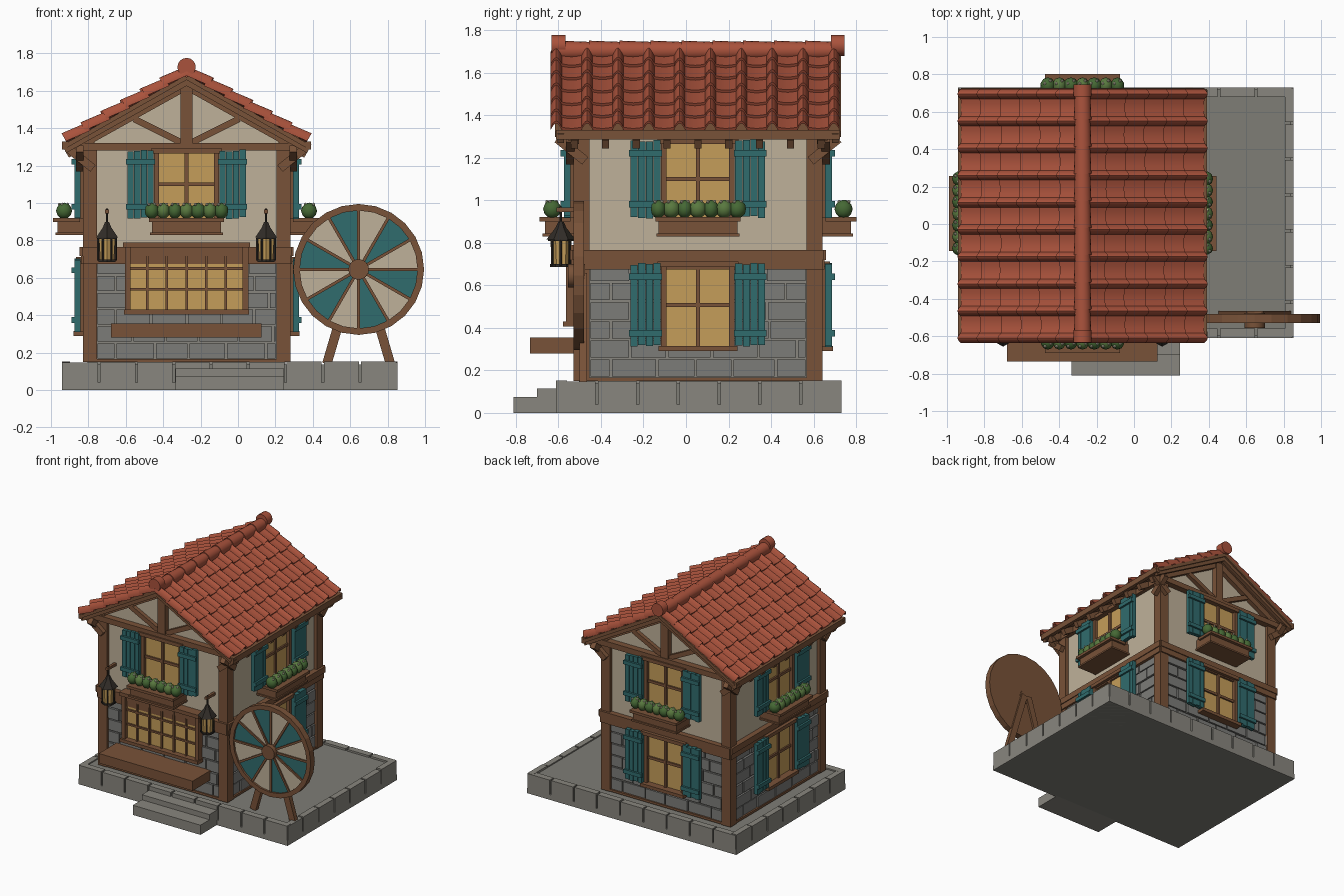
import bpy, bmesh, math, random
from mathutils import Matrix, Vector

if "Cube" in bpy.data.objects:
    bpy.data.objects.remove(bpy.data.objects["Cube"])

random.seed(4)
I = Matrix.Identity(4)
CX, CY = -0.275, 0.056            # house centre
COL = dict(wood=(.19, .085, .04), dark=(.03, .025, .02), cream=(.52, .44, .32), teal=(.03, .15, .155),
           glass=(.56, .34, .10), stone=(.25, .24, .21), slab=(.21, .205, .18), block=(.20, .20, .19),
           tile=(.40, .085, .045), leaf=(.06, .14, .035), leaf2=(.10, .19, .05), bud=(.65, .62, .45))
MATS = {}
for k, c in COL.items():
    MATS[k] = bpy.data.materials.new(k)
    MATS[k].diffuse_color = (*c, 1)
parts = {}


def part(name, mat):
    return parts.setdefault(name, (bmesh.new(), mat))[0]


def prism(name, mat, pts, y0, y1, M=I):
    """Extrude an x-z outline from y0 to y1."""
    bm = part(name, mat)
    a = [bm.verts.new(M @ Vector((x, y0, z))) for x, z in pts]
    b = [bm.verts.new(M @ Vector((x, y1, z))) for x, z in pts]
    bm.faces.new(a)
    bm.faces.new(b[::-1])
    n = len(pts)
    for i in range(n):
        bm.faces.new((a[i], b[i], b[(i + 1) % n], a[(i + 1) % n]))


def box(name, mat, x0, x1, y0, y1, z0, z1, M=I):
    prism(name, mat, [(x0, z0), (x1, z0), (x1, z1), (x0, z1)], y0, y1, M)


def beam(name, mat, p, q, w, y0, y1, M=I):
    p, q = Vector(p), Vector(q)
    d = (q - p).normalized() * w / 2
    n = Vector((-d.y, d.x))
    prism(name, mat, [p + n, q + n, q - n, p - n], y0, y1, M)


def cone(name, mat, loc, r1, r2, h, n, rot=I):
    bmesh.ops.create_cone(part(name, mat), cap_ends=True, segments=n, radius1=r1, radius2=r2, depth=h,
                          matrix=Matrix.Translation(loc) @ rot)


def ball(name, mat, loc, scale, sub, M=I):
    bmesh.ops.create_icosphere(part(name, mat), subdivisions=sub, radius=1,
                               matrix=M @ Matrix.Translation(loc) @ Matrix.Diagonal((*scale, 1)))


# stone base, kerb blocks and steps
X0, X1, Y0, Y1 = -0.942, 0.852, -0.61, 0.73
box("base_slab", "slab", X0 + .012, X1 - .012, Y0 + .012, Y1 - .012, 0, .138)
box("base_plinth", "stone", X0, X1, Y0, Y1, 0, .04)
for i in range(9):
    a, b = (X0 + (X1 - X0) * (i + t) / 9 for t in (.03, .97))
    t = .15 + random.uniform(-.004, .004)
    box("kerb_blocks", "stone", a, b, Y0, Y0 + .05, .04, t)
    box("kerb_blocks", "stone", a, b, Y1 - .05, Y1, .04, t)
for i in range(7):
    a, b = (Y0 + (Y1 - Y0) * (i + t) / 7 for t in (.03, .97))
    t = .15 + random.uniform(-.004, .004)
    box("kerb_blocks", "stone", X0, X0 + .045, a, b, .04, t)
    box("kerb_blocks", "stone", X1 - .045, X1, a, b, .04, t)
box("lower_step", "stone", -.335, .245, -.81, -.60, 0, .075)
box("upper_step", "stone", -.335, .245, -.70, -.60, .075, .115)

# walls, gable and corner posts
C = Matrix.Translation((CX, CY, 0))
box("lower_wall", "stone", -.53, .53, -.56, .56, .13, .72, C)
prism("upper_wall", "cream", [(-.53, .72), (.53, .72), (.53, 1.355), (0, 1.65), (-.53, 1.355)], -.56, .56, C)
for sx in (-1, 1):
    for sy in (-1, 1):
        x, y = sx * .5175, sy * .5475
        box("corner_posts", "wood", x - .0375, x + .0375, y - .0375, y + .0375, .15, 1.31, C)


def window(side, M, z0, z1, planter):
    box(side + "_glass", "glass", -.155, .155, -.02, 0, z0, z1, M)
    f = side + "_window_frame"
    for s in (-1, 1):
        x = s * .16
        box(f, "wood", x - .013, x + .013, -.045, 0, z0, z1, M)
    box(f, "wood", -.01, .01, -.035, 0, z0, z1, M)
    for z in (z0 + (z1 - z0) * .5,):
        box(f, "wood", -.155, .155, -.032, 0, z - .01, z + .01, M)
    box(f, "wood", -.19, .19, -.06, 0, z1 - .015, z1 + .012, M)
    box(f, "wood", -.185, .185, -.075, 0, z0 - .025, z0, M)
    for s in (-1, 1):                                   # plank shutters
        for i in range(4):
            x, j = s * (.192 + .036 * i), random.uniform(-.006, .006)
            box(side + "_shutters", "teal", x - .0165, x + .0165, -.07, -.038, z0 + j, z1 + j, M)
        for z in (z0 + .06, z1 - .06):
            box(side + "_shutters", "teal", s * .246 - .077, s * .246 + .077, -.085, -.065, z - .015, z + .015, M)
    if planter:
        b = side + "_flower_box"
        box(b, "wood", -.185, .185, -.16, 0, .835, .905, M)
        box(b, "wood", -.20, .20, -.185, -.04, .90, .92, M)
        box(b, "wood", -.195, .195, -.17, 0, .83, .843, M)
        for i in range(7):
            x, r = -.186 + .062 * i, random.uniform(.036, .043)
            ball(side + "_bushes" + str(i % 2), ("leaf", "leaf2")[i % 2], (x, -.125, .958), (r, .043, .044), 2, M)
            for dx, dy in ((-.015, -.15), (.016, -.135), (.0, -.105)):
                ball(side + "_flowers", "bud", (x + dx, dy, .993), (.009, .009, .009), 1, M)


for k, side in enumerate(("front", "right", "back", "left")):
    gable = k % 2 == 0
    W, D = (.53, .56) if gable else (.56, .53)          # half width, wall distance
    M = C @ Matrix.Rotation(k * math.pi / 2, 4, 'Z') @ Matrix.Translation((0, -D, 0))
    # stone courses
    for r in range(6):
        z, x = .165 + .09 * r, -W + .05
        w = (.10, .19)[r % 2]
        while x < W - .05:
            e = min(x + w, W - .05)
            box(side + "_stone_courses", "block", x + .005, e - .005, -random.uniform(.01, .018), .01, z + .005, z + .085, M)
            x, w = e, random.uniform(.17, .22)
    # horizontal timbers and eave braces
    t = side + "_timbers"
    box(t, "wood", -W, W, -.02, 0, .15, .167, M)
    box(t, "wood", -W - .025, W + .025, -.035, 0, .675, .718, M)
    box(t, "wood", -W - .03, W + .03, -.042, 0, .718, .765, M)
    for s in (-1, 1):
        beam(t, "wood", (s * (W - .03), 1.185), (s * (W + .10), 1.29), .045, -.06, -.02, M)
    if gable:
        box(t, "wood", -.64, .64, -.05, 0, 1.28, 1.322, M)
        box(t, "wood", -.033, .033, -.045, 0, 1.30, 1.63, M)
        for s in (-1, 1):
            beam(t, "wood", (0, 1.63), (s * .62, 1.285), .05, -.035, 0, M)
            beam(t, "wood", (0, 1.31), (s * .28, 1.45), .035, -.03, 0, M)
            beam("barge_boards", "wood", (0, 1.655), (s * .655, 1.29), .05, -.10, -.07, M)
    else:
        box(t, "wood", -W, W, -.03, 0, 1.285, 1.33, M)
    window(side + "_upper", M, .92, 1.28, True)
    if k:
        window(side + "_lower", M, .315, .70, False)
    else:
        FM = M

# shop window and counter on the front
box("shop_glass", "glass", -.31, .31, -.03, 0, .42, .77, FM)
for x in (-.315, .315):
    box("shop_frame", "wood", x - .015, x + .015, -.06, 0, .41, .78, FM)
box("shop_frame", "wood", -.34, .34, -.075, 0, .762, .79, FM)
box("shop_frame", "wood", -.335, .335, -.075, 0, .405, .43, FM)
for i in range(1, 6):
    box("shop_mullions", "wood", -.315 + .105 * i - .007, -.315 + .105 * i + .007, -.045, 0, .42, .77, FM)
for z in (.54, .65):
    box("shop_mullions", "wood", -.31, .31, -.042, 0, z - .007, z + .007, FM)
box("shop_counter", "wood", -.405, .40, -.23, 0, .28, .355, FM)

# wall lanterns
for x in (-.70, .15):
    y = -.588
    cone("lantern_panes", "glass", (x, y, .753), .042, .050, .115, 6)
    cone("lantern_iron", "dark", (x, y, .692), .052, .052, .014, 6)
    cone("lantern_iron", "dark", (x, y, .845), .068, .022, .06, 6)
    cone("lantern_iron", "dark", (x, y, .815), .060, .060, .012, 6)
    cone("lantern_iron", "dark", (x, y, .885), .026, .012, .03, 6)
    cone("lantern_iron", "dark", (x, y, .93), .006, .006, .08, 6)
    for i in range(6):
        a = math.tau * i / 6
        cone("lantern_iron", "dark", (x + .047 * math.cos(a), y + .047 * math.sin(a), .753), .006, .006, .12, 4)
    box("lantern_arms", "wood", x - .010, x + .010, y - .02, -.50, .945, .965)

# roof: deck, eave boards, rafter tails and rolled tiles
A = math.atan(.567)
YA, YB = -.635, .748
P = .145
for s in (-1, 1):
    beam("roof_deck", "wood", (CX, 1.672), (CX + s * .645, 1.672 - .567 * .645), .024, YA + .02, YB - .02)
    box("eave_boards", "wood", min(s * .635, s * .665) + CX, max(s * .635, s * .665) + CX, YA + .025, YB - .025, 1.285, 1.33)
    for i in range(9):
        y = CY + (i - 4) * P
        beam("rafter_tails", "wood", (CX + s * .50, 1.345), (CX + s * .64, 1.262), .045, y - .017, y + .017)
    for row in range(6):
        for col in range(10):
            bm = part("roof_tiles", "tile")
            jit = random.uniform(-.006, .006)
            d0, d1 = row * .121 - .01, (row + 1) * .121 + .012 + (jit if row < 5 else 0)
            y0 = YA + .025 + P * col
            # roll then shallow pan; the last column is only a roll
            sec = [(-.026 + .052 * j / 6, .034 * math.sin(math.pi * j / 6)) for j in range(7)]
            if col < 9:
                sec += [(.026 + .093 * j / 4, -.007 * math.sin(math.pi * j / 4)) for j in range(1, 5)]
            rings = []
            for d, lift in ((d0, 0), (d1, .016)):
                for th in (0, -.014):
                    ring = []
                    for u, h in sec:
                        n = h + lift + th + .004
                        ring.append(bm.verts.new((CX + s * (d * math.cos(A) + n * math.sin(A)), y0 + u,
                                                  1.69 - d * math.sin(A) + n * math.cos(A))))
                    rings.append(ring)
            t0, b0, t1, b1 = rings
            for j in range(len(sec) - 1):
                for p, q in ((t0, t1), (t1, b1), (b1, b0), (b0, t0)):
                    bm.faces.new((p[j], p[j + 1], q[j + 1], q[j]))
            for j in (0, -1):
                bm.faces.new((t0[j], t1[j], b1[j], b0[j]))
RY = Matrix.Rotation(math.pi / 2, 4, 'X')
for i in range(9):
    cone("ridge_tiles", "tile", (CX, CY + (i - 4) * P, 1.703), .041, .047, P + .01, 16, RY)
for y in (YA + .035, YB - .035):
    cone("ridge_ends", "tile", (CX, y, 1.727), .049, .049, .065, 16, RY)

# striped wheel on its stand
WX, WZ, R = .645, .645, .35
pt = lambda r, a: (WX + r * math.sin(a), WZ + r * math.cos(a))
for i in range(24):
    a, b = math.tau * i / 24, math.tau * (i + 1) / 24
    prism("wheel_rim", "wood", [pt(R, a), pt(R, b), pt(.315, b), pt(.315, a)], -.53, -.48)
for i in range(12):
    a = math.tau * i / 12
    c = ("cream", "teal")[i % 2]
    prism("wheel_panels_" + c, c, [(WX, WZ), pt(.32, a), pt(.32, a + math.pi / 12), pt(.32, a + math.pi / 6)], -.515, -.495)
    beam("wheel_spokes", "wood", (WX, WZ), pt(.32, a), .016, -.525, -.50)
cone("wheel_back", "wood", (WX, -.488, WZ), .345, .345, .016, 24, RY)
cone("wheel_hub", "wood", (WX, -.515, WZ), .055, .055, .08, 16, RY)
for s in (-1, 1):
    beam("wheel_legs", "wood", (WX + s * .02, .65), (WX + s * .17, .14), .05, -.50, -.465)

# turn every collected part into an object
for name, (bm, mat) in parts.items():
    bmesh.ops.recalc_face_normals(bm, faces=bm.faces)
    me = bpy.data.meshes.new(name)
    bm.to_mesh(me)
    bm.free()
    me.materials.append(MATS[mat])
    ob = bpy.data.objects.new(name, me)
    bpy.context.collection.objects.link(ob)
    if any(k in name for k in ("tiles", "ridge", "bushes", "flowers", "hub")):
        bpy.ops.object.select_all(action='DESELECT')
        ob.select_set(True)
        bpy.context.view_layer.objects.active = ob
        bpy.ops.object.shade_smooth_by_angle(angle=math.radians(40))

for m in bpy.data.materials:
    if m.users and not m.is_grease_pencil:
        m.use_nodes = True
        m.node_tree.nodes["Principled BSDF"].inputs["Base Color"].default_value = m.diffuse_color
